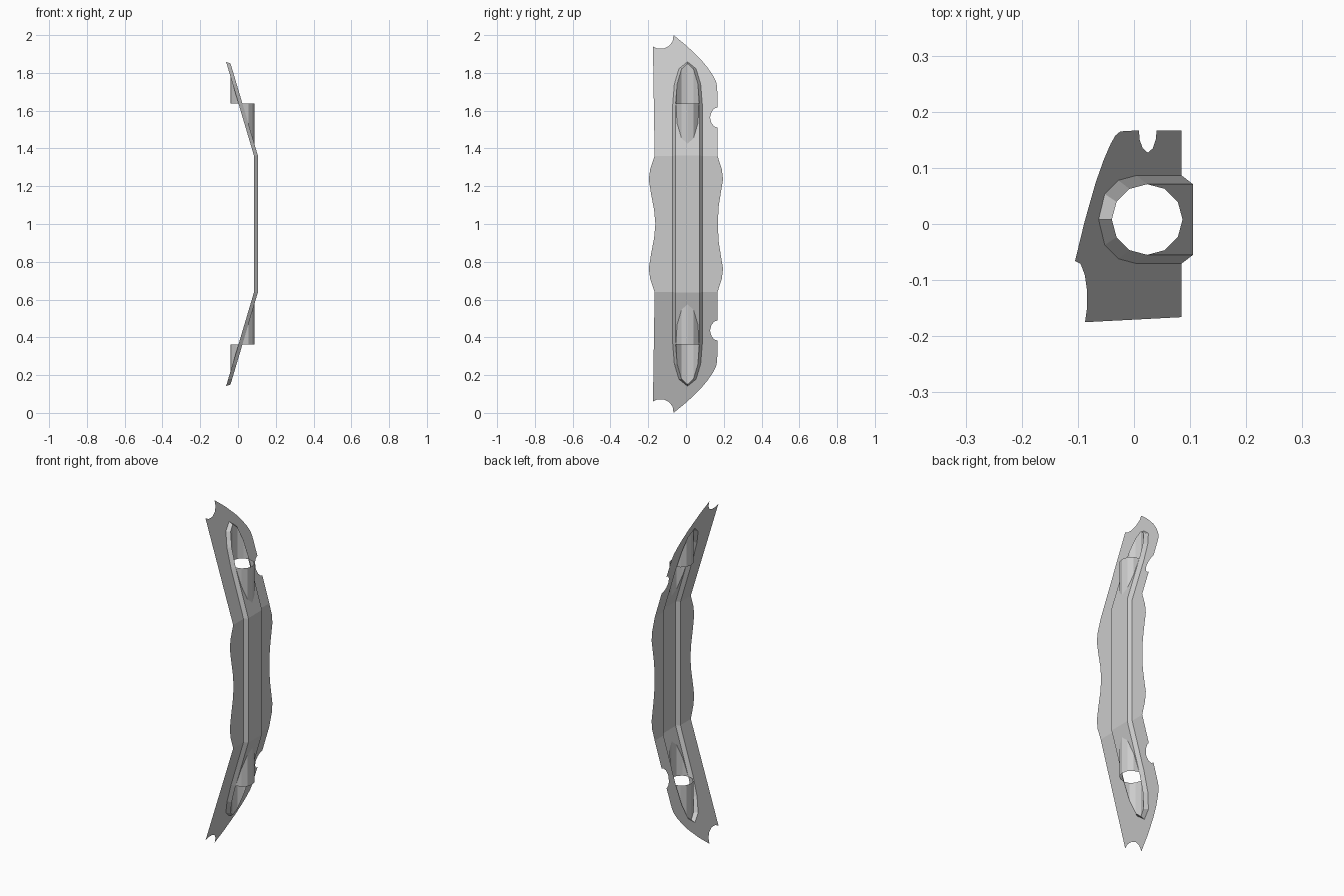
import bpy, bmesh, math

if "Cube" in bpy.data.objects:
    bpy.data.objects.remove(bpy.data.objects["Cube"])

# Overall dimensions
S = 0.297                       # lean of the end panels (x per z)
L = math.hypot(1, S)
X0, BEND = 0.085, 1.36          # middle sheet position and fold height
H, W = 0.02, 0.0155             # ridge height and bevel width
CX, CY, R = 0.0235, 0.008, 0.063  # vertical 12-sided hole
RIDGE_BEND = BEND + H * (L - 1) / S
ZCUT = RIDGE_BEND + (X0 + H - CX) / S

mat = bpy.data.materials.new("light grey")
mat.diffuse_color = (0.6, 0.6, 0.6, 1)
mat.use_nodes = True
mat.node_tree.nodes["Principled BSDF"].inputs["Base Color"].default_value = mat.diffuse_color


def build(name, polys):
    """One object from polygons, all facing the front (+x) side."""
    bm = bmesh.new()
    for p in polys:
        f = bm.faces.new([bm.verts.new(c) for c in p])
        f.normal_update()
        if f.normal.x < 0:
            f.normal_flip()
    bmesh.ops.remove_doubles(bm, verts=bm.verts, dist=1e-5)
    bmesh.ops.dissolve_degenerate(bm, edges=bm.edges, dist=1e-5)
    me = bpy.data.meshes.new(name)
    bm.to_mesh(me)
    bm.free()
    me.materials.append(mat)
    ob = bpy.data.objects.new(name, me)
    bpy.context.collection.objects.link(ob)


def flip(p):
    return [(x, y, 2 - z) for x, y, z in p]


def both(polys):
    return polys + [flip(p) for p in polys]


def sheet(y, z):
    return (X0 - S * max(0, z - BEND), y, z)


def hole_pt(deg):
    """Point of the vertical hole on the sloping ridge top."""
    a = math.radians(deg)
    x = CX + R * math.cos(a)
    return (x, CY + R * math.sin(a), RIDGE_BEND + (X0 + H - x) / S)


def base_pt(deg):
    """Foot of the ridge bevel below hole_pt, on the sheet."""
    x, y, z = hole_pt(deg)
    a = math.radians(deg)
    nu, nv = -math.cos(a) * R, math.sin(a) * R * L / S
    k = W / math.hypot(nu, nv)
    z += -H * S / L + nu * k / L
    return sheet(y + nv * k, z)


ARC = range(90, 271, 30)
top_arc = [hole_pt(d) for d in ARC]       # +y side to -y side over the tip
base_arc = [base_pt(d) for d in ARC]
foot_r, foot_l = sheet(CY + R + W, BEND), sheet(CY - R - W, BEND)
rim_r, rim_l = (X0 + H, CY + R, RIDGE_BEND), (X0 + H, CY - R, RIDGE_BEND)

# Sheet outlines (y, z): end panel from left fold over the top to right fold
end = [(-.166, BEND), (-.175, 1.94), (-.15, 1.928), (-.118, 1.928), (-.09, 1.942),
       (-.071, 1.967), (-.066, 2.0), (.005, 1.942), (.074, 1.876), (.115, 1.827),
       (.143, 1.786), (.158, 1.757), (.165, 1.728), (.167, 1.617), (.15, 1.612),
       (.135, 1.594), (.127, 1.563), (.135, 1.533), (.15, 1.516), (.167, 1.51),
       (.167, BEND)]
wave_r = [(.167, BEND), (.19, 1.288), (.196, 1.235), (.185, 1.17), (.172, 1.087), (.169, 1.0)]
wave_l = [(-.166, BEND), (-.19, 1.288), (-.197, 1.235), (-.185, 1.16), (-.169, 1.075), (-.162, 1.0)]

end_poly = [sheet(*p) for p in end] + [foot_r] + base_arc + [foot_l]


def side(wave, foot):
    half = [sheet(*p) for p in wave]
    return half + flip(half[:-1])[::-1] + flip([foot]) + [foot]


build("bent_panel", both([end_poly]) + [side(wave_r, foot_r), side(wave_l, foot_l)])

# Raised ridge: bevels around it, flat top, open at the holes
low = [foot_r] + base_arc + [foot_l]
high = [rim_r] + top_arc + [rim_l]
bevels = [[low[i], low[i + 1], high[i + 1], high[i]] for i in range(len(low) - 1)]
ridge_top = [rim_l] + [hole_pt(d) for d in range(-90, 91, 30)] + [rim_r]
middle = [[rim_l, rim_r] + flip([rim_r, rim_l])]
for foot, rim in ((foot_r, rim_r), (foot_l, rim_l)):
    middle.append([foot, rim] + flip([rim, foot]))
build("pressed_ridge", both(bevels + [ridge_top]) + middle)

# Vertical sleeves: recessed half behind the ridge, bulging half in front
def wall(d0):
    pts = [hole_pt(d0), hole_pt(d0 + 30)]
    rim = [(x, y, ZCUT) for x, y, z in pts]
    poly = []
    for p in pts + rim[::-1]:
        if not any(math.dist(p, q) < 1e-5 for q in poly):
            poly.append(p)
    return poly


build("hole_sleeves", both([wall(d) for d in range(-90, 270, 30)]))
